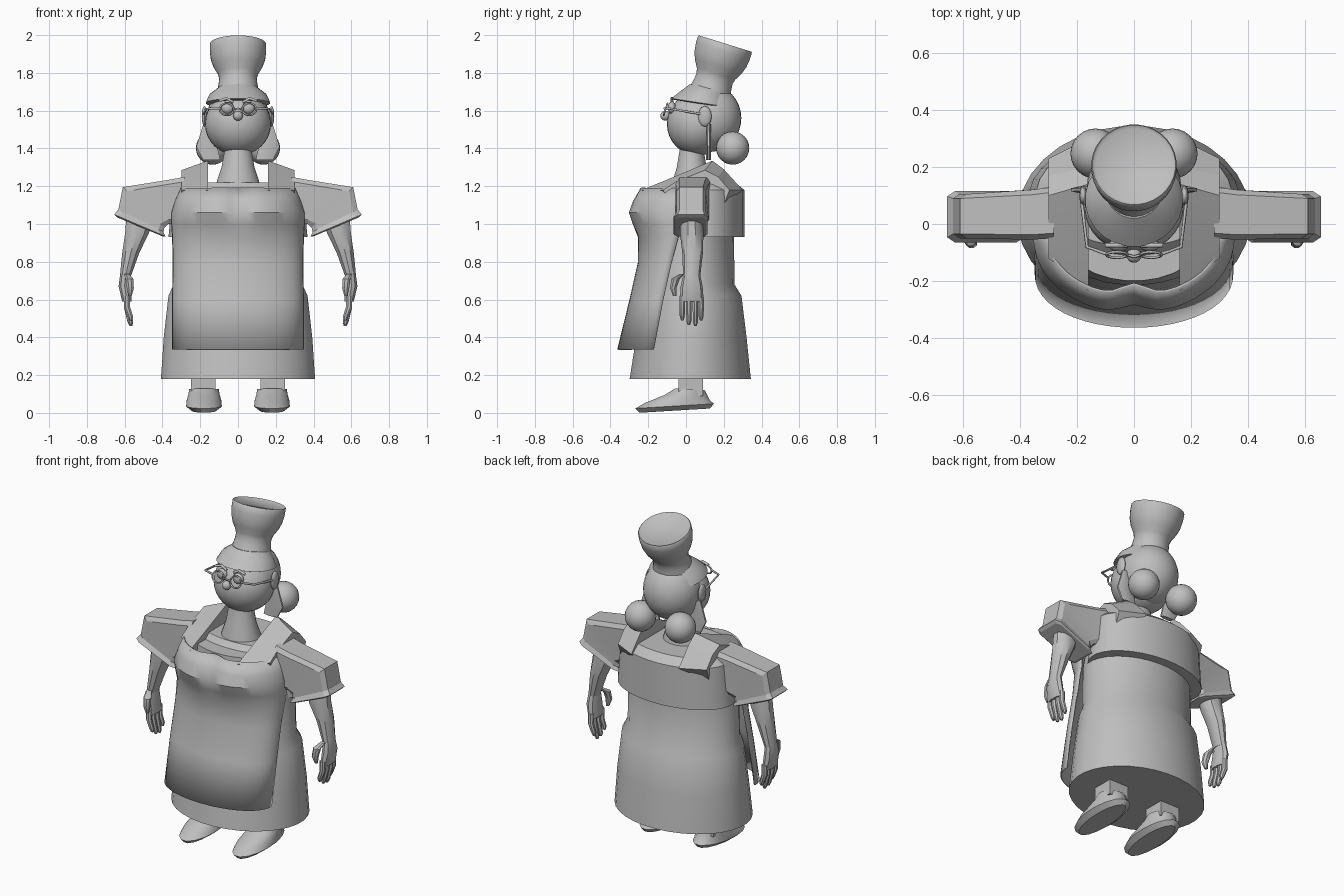
import bpy, bmesh
from math import sin, cos, pi, exp
from mathutils import Vector, Matrix

if "Cube" in bpy.data.objects:
    bpy.data.objects.remove(bpy.data.objects["Cube"], do_unlink=True)

grey = bpy.data.materials.new("light_grey")
grey.use_nodes = True
COLOR = (0.52, 0.52, 0.52, 1)
grey.diffuse_color = COLOR
grey.node_tree.nodes["Principled BSDF"].inputs["Base Color"].default_value = COLOR


def finish(name, bm, angle=0.6):
    bmesh.ops.recalc_face_normals(bm, faces=bm.faces)
    mesh = bpy.data.meshes.new(name)
    bm.to_mesh(mesh)
    bm.free()
    mesh.materials.append(grey)
    ob = bpy.data.objects.new(name, mesh)
    bpy.context.collection.objects.link(ob)
    bpy.ops.object.select_all(action='DESELECT')
    ob.select_set(True)
    bpy.context.view_layer.objects.active = ob
    if angle:
        bpy.ops.object.shade_smooth_by_angle(angle=angle)
    return ob


def loft(name, rings, closed=True, cap=True, angle=0.6):
    bm = bmesh.new()
    rows = [[bm.verts.new(p) for p in r] for r in rings]
    n = len(rows[0])
    for a, b in zip(rows, rows[1:]):
        for i in range(n if closed else n - 1):
            j = (i + 1) % n
            bm.faces.new((a[i], a[j], b[j], b[i]))
    if closed and cap:
        bm.faces.new(rows[0])
        bm.faces.new(rows[-1])
    return finish(name, bm, angle)


def ring(x, y, z, rx, ry, tilt=0, n=24):
    pts = []
    for i in range(n):
        a = 2 * pi * (i + 0.5) / n
        dy = ry * sin(a)
        pts.append((x + rx * cos(a), y + dy, z - tilt * dy))
    return pts


def limb(name, side, stations, n=10):
    return loft(name, [ring(side * x, y, z, rx, ry, 0, n) for x, y, z, rx, ry in stations])


def ball(name, center, radii, seg=24):
    bm = bmesh.new()
    m = Matrix.Translation(center) @ Matrix.Diagonal((*radii, 1))
    bmesh.ops.create_uvsphere(bm, u_segments=seg, v_segments=seg // 2, radius=1, matrix=m)
    return finish(name, bm, 1.0)


def wire(name, points, radius, cyclic=False):
    curve = bpy.data.curves.new(name, 'CURVE')
    curve.dimensions = '3D'
    curve.bevel_depth = radius
    curve.bevel_resolution = 1
    sp = curve.splines.new('POLY')
    sp.points.add(len(points) - 1)
    for p, co in zip(sp.points, points):
        p.co = (*co, 1)
    sp.use_cyclic_u = cyclic
    curve.materials.append(grey)
    ob = bpy.data.objects.new(name, curve)
    bpy.context.collection.objects.link(ob)


# Dress and jacket: stacked ovals given as height, half width, front, back
def dress(name, stations):
    loft(name, [ring(0, (f + b) / 2, z, rx, (b - f) / 2, 0, 32) for z, rx, f, b in stations])


dress("skirt", [(.18, .41, -.30, .345), (.4, .395, -.265, .322), (.62, .37, -.235, .295),
                (.68, .343, -.215, .258), (.95, .338, -.215, .255), (1.19, .29, -.2, .25)])
dress("jacket", [(.93, .37, -.13, .31), (1.18, .345, -.12, .31), (1.22, .30, -.08, .26)])

# Apron: half ovals given as height, half width, side edge, front, cleft depth
apron_rows = []
for z, rx, edge, front, cleft in [
        (.335, .345, -.17, -.36, 0), (.6, .345, -.12, -.295, 0), (.8, .342, -.075, -.25, 0),
        (.93, .345, -.04, -.25, 0), (1.0, .35, -.03, -.285, .01), (1.06, .35, -.03, -.31, .03),
        (1.12, .332, -.02, -.29, .04), (1.19, .30, -.03, -.25, .04)]:
    row = []
    for i in range(25):
        a = pi * i / 24
        x = rx * cos(a)
        row.append((x, edge + (front - edge) * sin(a) ** .9 + cleft * exp(-(x / .06) ** 2), z))
    apron_rows.append(row)
apron = loft("apron", apron_rows, closed=False)
mod = apron.modifiers.new("thickness", 'SOLIDIFY')
mod.thickness = .008
mod.offset = 0

# Shoulder straps: side profile, higher at the neck than at the arm
INNER = [(-.235, 1.18), (-.1, 1.235), (.14, 1.335), (.2, 1.29), (.3, 1.18), (.2, 1.1), (-.15, 1.1)]
OUTER = [(-.12, 1.18), (-.05, 1.225), (.1, 1.285), (.17, 1.25), (.23, 1.18), (.2, 1.1), (-.08, 1.1)]
# Sleeve: lower corner, upper corner in x and z, then back and front
SLEEVE = [((.28, 1.0), (.28, 1.25), .13, -.05), ((.37, 1.0), (.36, 1.235), .12, -.055),
          ((.39, .98), (.61, 1.195), .105, -.05), ((.395, .955), (.635, 1.07), .105, -.05)]
CUFF = [((.4, .965), (.635, 1.075), .105, -.05), ((.385, .935), (.655, 1.05), .115, -.065),
        ((.40, .935), (.64, 1.035), .105, -.055)]
OCTAGON = [(0, .1), (0, .9), (.1, 1), (.9, 1), (1, .9), (1, .1), (.9, 0), (.1, 0)]


def box_rings(side, stations):
    out = []
    for lo, hi, back, front in stations:
        pts = []
        for u, v in OCTAGON:
            p = Vector(lo).lerp(Vector(hi), u)
            pts.append((side * p.x, front + (back - front) * v, p.y))
        out.append(pts)
    return out


for side, tag in ((1, "left_"), (-1, "right_")):
    loft(tag + "strap", [[(side * x, y, z) for y, z in prof]
                         for x, prof in ((.16, INNER), (.30, OUTER))], angle=.2)
    loft(tag + "sleeve", box_rings(side, SLEEVE), angle=.2)
    loft(tag + "cuff", box_rings(side, CUFF), angle=.2)

    # Arm and hand
    limb(tag + "forearm", side, [(.52, .03, 1.03, .075, .06), (.535, .03, .95, .066, .062),
                                 (.567, .035, .85, .048, .055), (.597, .03, .72, .03, .045)])
    limb(tag + "palm", side, [(.597, .03, .75, .026, .04), (.6, .03, .67, .034, .058),
                              (.588, .03, .59, .026, .064)])
    for k, (y, tip) in enumerate(((-.02, .49), (.015, .465), (.05, .46), (.08, .49))):
        limb(tag + "finger_%d" % (k + 1), side, [(.588, y, .62, .018, .015), (.588, y, .56, .018, .016),
                                                 (.57, y, tip + .02, .016, .014), (.567, y, tip, .008, .007)], 8)
    limb(tag + "thumb", side, [(.59, -.02, .735, .016, .016), (.575, -.055, .71, .022, .024),
                               (.57, -.068, .66, .02, .018), (.572, -.06, .62, .01, .01)], 8)

    # Leg and shoe
    leg = [[(side * x, y, z) for x, y in ((.12, -.04), (.25, -.04), (.25, .09), (.12, .09))] for z in (.09, .2)]
    loft(tag + "leg", leg)
    loft(tag + "shoe", [ring(side * .18, y, z, rx, ry, t, 16) for y, z, rx, ry, t in (
        (-.06, .012, .065, .19, -.06), (-.06, .036, .096, .212, -.06), (-.045, .06, .095, .175, -.04),
        (.0, .095, .085, .115, 0), (.02, .125, .08, .08, .05))])

    # Hair, ear, eye and brow
    ball(tag + "hair_bun", (side * .135, .247, 1.402), (.088, .088, .088))
    limb(tag + "hair_lock", side, [(.165, .12, 1.53, .02, .012), (.165, .12, 1.41, .06, .014),
                                   (.14, .12, 1.34, .05, .014)], 8)
    ball(tag + "ear", (side * .178, .1, 1.57), (.014, .036, .055), 12)
    ball(tag + "eye", (side * .055, -.075, 1.615), (.034, .022, .032), 16)
    wire(tag + "brow", [(side * x, -.075, z) for x, z in ((.025, 1.645), (.06, 1.665), (.1, 1.652))], .008)

    # Spectacles
    wire(tag + "lens_rim", [(side * .06 + .037 * cos(a), -.108 + .01 * sin(a), 1.608 + .032 * sin(a))
                            for a in [2 * pi * i / 16 for i in range(16)]], .005, True)
    wire(tag + "temple_bar", [(side * .097, -.105, 1.612), (side * .165, -.08, 1.61),
                              (side * .185, .09, 1.58)], .006)
wire("spectacle_bridge", [(-.025, -.108, 1.605), (0, -.115, 1.612), (.025, -.108, 1.605)], .005)

# Head
loft("neck", [ring(0, .03, z, r, r * .9) for z, r in ((1.17, .122), (1.23, .112), (1.3, .088), (1.4, .07))])
ball("face", (0, .062, 1.53), (.175, .163, .168), 32)
ball("skull", (0, .125, 1.56), (.166, .168, .178), 32)
ball("nose", (0, -.11, 1.573), (.026, .026, .026), 16)
loft("cap_band", [ring(0, y, z, rx, ry, .15) for y, z, rx, ry in (
    (.085, 1.635, .16, .15), (.085, 1.64, .172, .165), (.095, 1.685, .152, .125), (.12, 1.725, .1, .1))])

# Tall hat, leaning back along its axis
hat = [(0, .112), (.04, .103), (.075, .1), (.1, .107), (.14, .13), (.18, .144),
       (.225, .15), (.262, .15), (.267, .146), (.258, .135)]
loft("tall_hat", [ring(0, .13 + t * .29, 1.70 + t * .956, r, r * .956, .31, 32) for t, r in hat], angle=.7)
